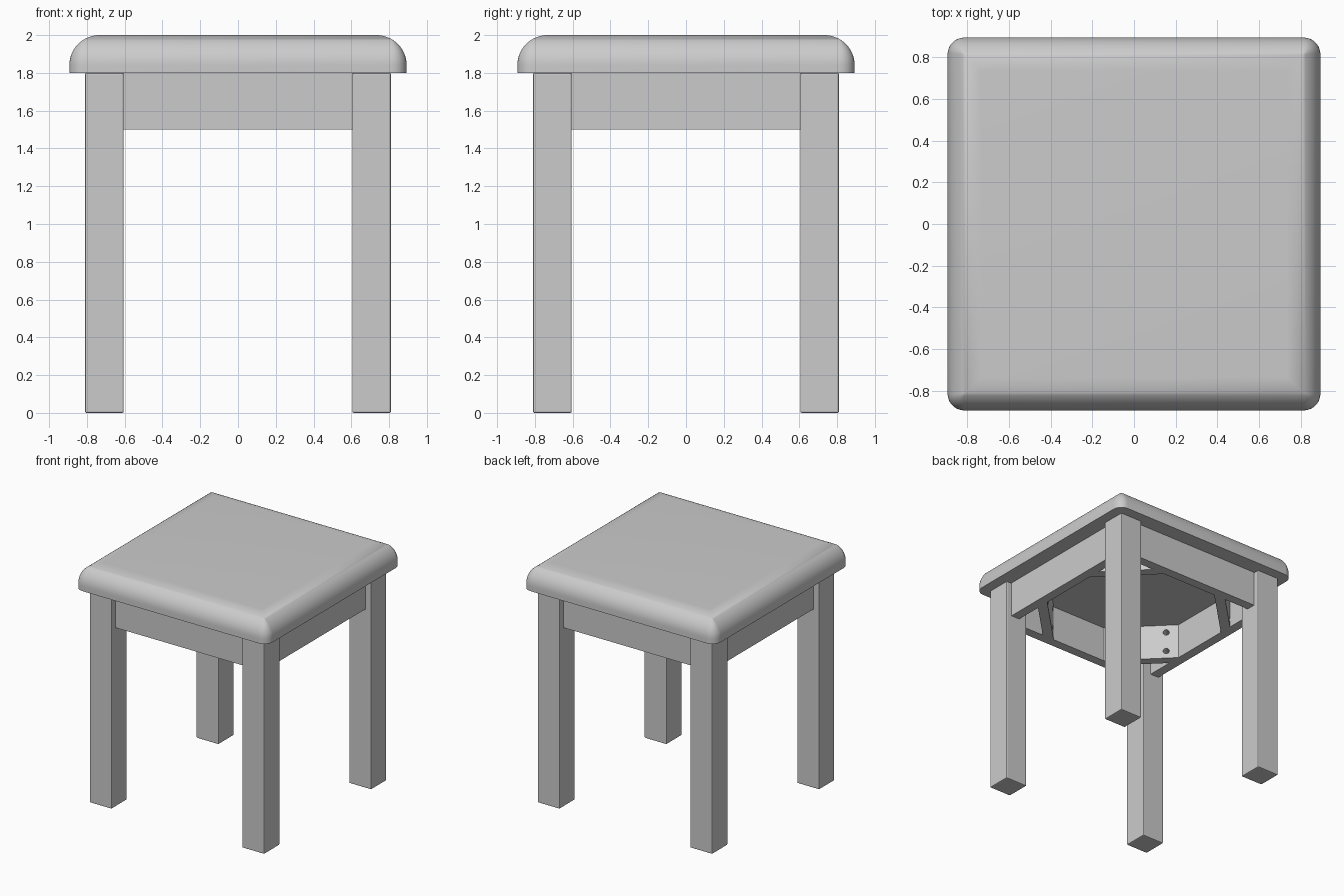
import bpy, bmesh, math
from mathutils import Vector, Matrix

if "Cube" in bpy.data.objects:
    bpy.data.objects.remove(bpy.data.objects["Cube"])

TOP, SEAT_Z, RAIL_Z = 2.0, 1.8, 1.5
LEG_IN, LEG_OUT = 0.605, 0.81
RAIL_IN, RAIL_OUT = 0.68, 0.76

grey = bpy.data.materials.new("plain grey")
grey.use_nodes = True
colour = (0.6, 0.6, 0.6, 1)
grey.diffuse_color = colour
grey.node_tree.nodes["Principled BSDF"].inputs["Base Color"].default_value = colour


def finish(name, bm):
    bmesh.ops.recalc_face_normals(bm, faces=bm.faces)
    mesh = bpy.data.meshes.new(name)
    bm.to_mesh(mesh)
    bm.free()
    mesh.materials.append(grey)
    obj = bpy.data.objects.new(name, mesh)
    bpy.context.collection.objects.link(obj)
    return obj


def box(name, lo, hi):
    lo, hi = Vector(lo), Vector(hi)
    bm = bmesh.new()
    bmesh.ops.create_cube(bm, size=1)
    for v in bm.verts:
        v.co = (lo + hi) / 2 + v.co * (hi - lo)
    return finish(name, bm)


def prism(name, outline, z0, z1):
    bm = bmesh.new()
    face = bm.faces.new([bm.verts.new((x, y, z0)) for x, y in outline])
    up = bmesh.ops.extrude_face_region(bm, geom=[face])["geom"]
    for v in up:
        if isinstance(v, bmesh.types.BMVert):
            v.co.z = z1
    return finish(name, bm)


def smooth(obj, degrees):
    bpy.ops.object.select_all(action="DESELECT")
    obj.select_set(True)
    bpy.context.view_layer.objects.active = obj
    bpy.ops.object.shade_smooth_by_angle(angle=math.radians(degrees))


# Seat: rounded square rings stacked along a quarter-round edge
def seat_ring(bm, inset, z, half=0.893, radius=0.08, steps=8):
    r = max(radius - inset, 0)
    c = half - inset - r
    ring = []
    for q in range(4):
        sx, sy = [(1, 1), (-1, 1), (-1, -1), (1, -1)][q]
        for i in range(steps + 1):
            a = math.pi / 2 * (q + i / steps)
            ring.append(bm.verts.new((sx * c + r * math.cos(a), sy * c + r * math.sin(a), z)))
    return ring


bm = bmesh.new()
edge_r = 0.16
rings = [seat_ring(bm, 0, SEAT_Z)]
for i in range(17):
    a = math.pi / 2 * i / 16
    rings.append(seat_ring(bm, edge_r * (1 - math.cos(a)), TOP - edge_r + edge_r * math.sin(a)))
for low, high in zip(rings, rings[1:]):
    n = len(low)
    for i in range(n):
        j = (i + 1) % n
        bm.faces.new((low[i], low[j], high[j], high[i]))
bm.faces.new(rings[0])
bm.faces.new(rings[-1])
bmesh.ops.remove_doubles(bm, verts=bm.verts, dist=0.0001)
smooth(finish("seat", bm), 35)

# Legs with lightly eased edges
corners = {"front_right": (-1, -1), "front_left": (1, -1), "back_right": (-1, 1), "back_left": (1, 1)}
for place, (sx, sy) in corners.items():
    xs, ys = sorted((sx * LEG_IN, sx * LEG_OUT)), sorted((sy * LEG_IN, sy * LEG_OUT))
    leg = box(place + "_leg", (xs[0], ys[0], 0), (xs[1], ys[1], SEAT_Z))
    bevel = leg.modifiers.new("eased edges", "BEVEL")
    bevel.width, bevel.segments = 0.008, 2

# Rails between the legs
for i, side in enumerate(("front", "left", "back", "right")):
    rail = box(side + "_rail", (-LEG_IN, -RAIL_OUT, RAIL_Z), (LEG_IN, -RAIL_IN, SEAT_Z))
    rail.data.transform(Matrix.Rotation(i * math.pi / 2, 4, "Z"))

# Diagonal corner braces, each drilled with four screw holes
REACH, THICK = 0.26, 0.08 * math.sqrt(2)
for place, (sx, sy) in corners.items():
    outline = [(RAIL_IN, REACH), (RAIL_IN, REACH + THICK), (REACH + THICK, RAIL_IN), (REACH, RAIL_IN)]
    brace = prism(place + "_brace", [(sx * x, sy * y) for x, y in outline], RAIL_Z, SEAT_Z)
    mid = (RAIL_IN + REACH + THICK / 2) / 2
    bm = bmesh.new()
    for offset in (-0.14, 0.14):
        for z in (1.565, 1.735):
            place_at = (Matrix.Translation((sx * (mid + offset), sy * (mid - offset), z))
                        @ Vector((sx, sy, 0)).to_track_quat("Z", "Y").to_matrix().to_4x4())
            bmesh.ops.create_cone(bm, cap_ends=True, segments=16, radius1=0.025,
                                  radius2=0.025, depth=0.2, matrix=place_at)
    cutter = finish(place + "_hole_cutter", bm)
    cutter.hide_render = True
    cutter.hide_viewport = True
    cut = brace.modifiers.new("screw holes", "BOOLEAN")
    cut.operation, cut.object, cut.solver = "DIFFERENCE", cutter, "EXACT"
